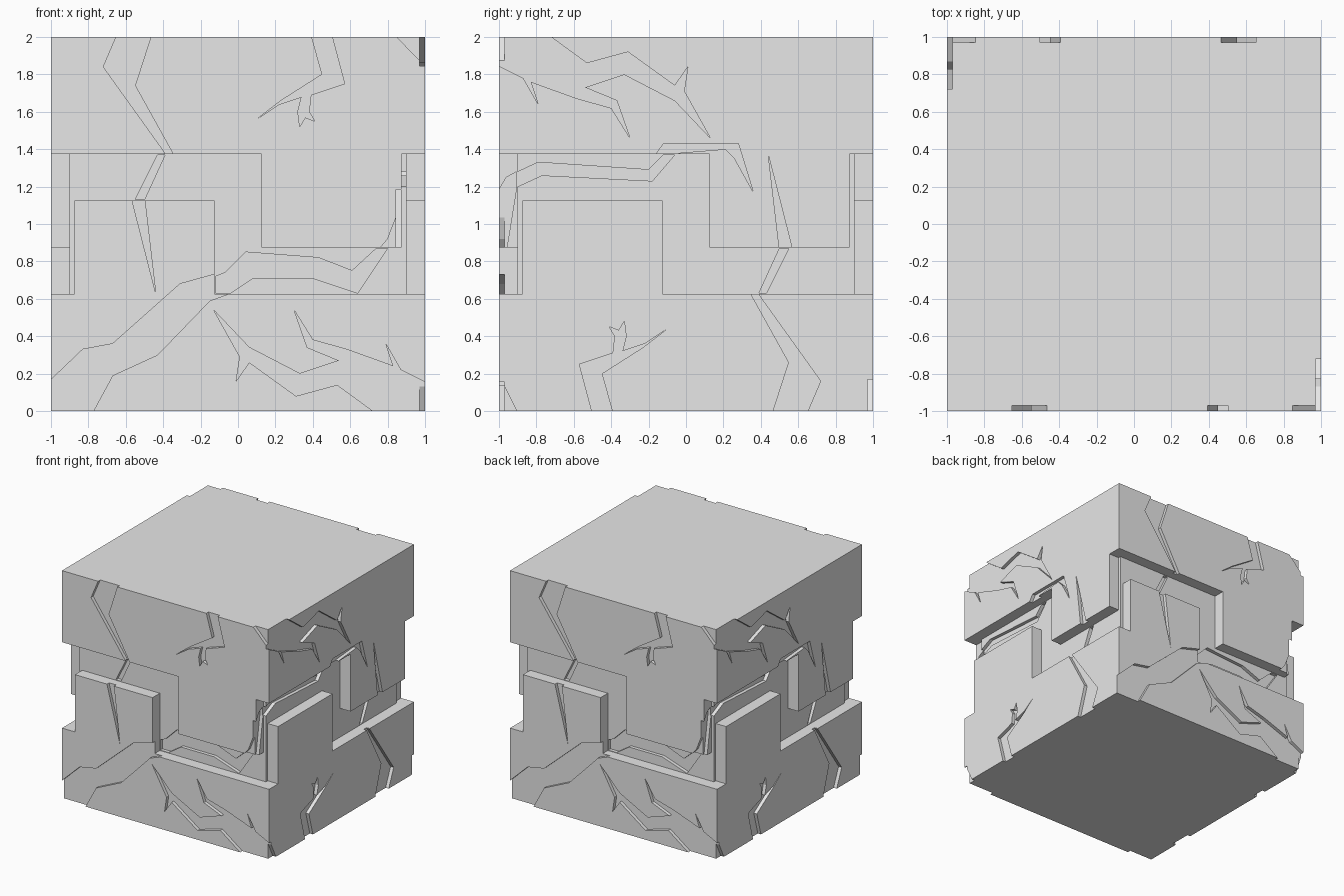
import bpy
import bmesh
from math import pi
from mathutils import Matrix, Vector

default_cube = bpy.data.objects.get("Cube")
if default_cube:
    bpy.data.objects.remove(default_cube, do_unlink=True)

stone = bpy.data.materials.new("stone_grey")
stone.use_nodes = True
stone.diffuse_color = (0.8, 0.8, 0.8, 1)
stone.node_tree.nodes["Principled BSDF"].inputs["Base Color"].default_value = stone.diffuse_color


def push(value, low, high):
    """Carry outline points lying on an outer edge a little past it."""
    if value <= low:
        return low - 0.05
    return high + 0.05 if value >= high else value


def add_prism(bm, outline, face, outer, inner, flipped=False):
    """Extrude an outline (across, up; in hundredths) into one side of the block."""
    points = []
    for across, up in outline:
        across, up = across / 100, up / 100
        if flipped:
            across, up = -across, 2 - up
        points.append((push(across, -1, 1), push(up, 0, 2)))
    turn = Matrix.Rotation(face * pi / 2, 3, "Z")
    rings = [[bm.verts.new(turn @ Vector((across, -depth, up))) for across, up in points]
             for depth in (outer, inner)]
    faces = [bm.faces.new(ring) for ring in rings]
    for i in range(len(points)):
        faces.append(bm.faces.new((rings[0][i - 1], rings[0][i], rings[1][i], rings[1][i - 1])))
    bmesh.ops.recalc_face_normals(bm, faces=faces)


def make_object(name, bm):
    mesh = bpy.data.meshes.new(name)
    bm.to_mesh(mesh)
    bm.free()
    mesh.materials.append(stone)
    obj = bpy.data.objects.new(name, mesh)
    bpy.context.scene.collection.objects.link(obj)
    return obj


def carve(target, cutter):
    """Subtract the cutter for good, then throw it away."""
    cutter.hide_render = True
    modifier = target.modifiers.new(cutter.name, "BOOLEAN")
    modifier.operation = "DIFFERENCE"
    modifier.solver = "EXACT"
    modifier.use_self = True
    modifier.object = cutter
    bpy.context.view_layer.objects.active = target
    bpy.ops.object.modifier_apply(modifier=modifier.name)
    bpy.data.objects.remove(cutter, do_unlink=True)


# Meandering channel between the interlocking upper and lower halves
channel = [(-100, 62.5), (-87.5, 62.5), (-87.5, 112.5), (-12.5, 112.5), (-12.5, 62.5),
           (100, 62.5), (100, 137.5), (87.5, 137.5), (87.5, 87.5), (12.5, 87.5),
           (12.5, 137.5), (-100, 137.5)]

# Cracks shared by every side (turned upside down on the two flanks)
tall_crack = [(-63, 200), (-72, 184), (-39, 138), (-39, 136), (-35, 136), (-35, 138),
              (-55, 174), (-45, 200)]
tall_crack_tail = [(-57, 114), (-50, 114), (-44, 63)]
tall_crack_core = [(-43, 137), (-55, 113), (-50, 113), (-39, 137)]
claw_crack = [(38, 200), (45, 180), (23, 166), (10, 156), (22, 164), (34, 168), (32, 160),
              (33, 152), (36, 157), (41, 155), (38, 160), (39, 169), (57, 175), (49, 200)]
branch_crack = [(-13, 54), (6, 34), (33, 20), (54, 27), (37, 34), (30, 54), (40, 38),
                (58, 33), (83, 24), (79, 36), (87, 22), (100, 13), (100, 0), (79, 0),
                (53, 14), (31, 8), (6, 26), (-1, 16), (1, 29)]

# Long crack climbing the front and back, ending at the corner
long_crack = [(-100, 12), (-83, 33), (-67, 36), (-31, 68), (-13, 73), (-4, 73), (-4, 63),
              (-15, 59), (-43, 30), (-67, 19), (-80, 0), (-100, 0)]
long_crack_core = [(-12, 72), (-7, 74), (4, 85), (43, 82), (61, 75), (74, 87), (80, 87),
                   (64, 63), (40, 71), (8, 71), (-4, 63), (-12, 63)]
long_crack_end = [(75, 86), (80, 92), (87, 110), (89, 110), (89, 86)]
upper_corner = [(80, 200), (97, 187.5), (100, 187), (100, 200)]

# Its continuation around the corner onto the flanks
flank_lip = [(-100, 110), (-96, 125), (-90.5, 128), (-90.5, 120), (-96, 86), (-100, 86)]
flank_crack_core = [(-94, 126), (-79, 133), (-20, 129), (-12, 137), (-6, 137), (-18, 123),
                    (-77, 126), (-90, 120), (-94, 118)]
flank_crack = [(-17, 136), (-12, 143), (28, 143), (36, 117), (26, 135), (21, 140),
               (-4, 138), (-4, 136)]
lower_corner = [(-100, 13), (-97, 13), (-88, 0), (-100, 0)]

surface = (1.05, 0.97)
core = (0.94, 0.87)
lip = (0.94, 0.845)

# Solid block
block_mesh = bmesh.new()
bmesh.ops.create_cube(block_mesh, size=2, matrix=Matrix.Translation((0, 0, 1)))
block = make_object("cracked_stone_block", block_mesh)

# Cutters for all four sides
channel_mesh, crack_mesh, core_mesh = bmesh.new(), bmesh.new(), bmesh.new()
for face in range(4):
    flank = face % 2 == 1
    add_prism(channel_mesh, channel, face, 1.05, 0.9)
    for outline in (tall_crack, tall_crack_tail, claw_crack, branch_crack):
        add_prism(crack_mesh, outline, face, *surface, flipped=flank)
    add_prism(core_mesh, tall_crack_core, face, *core, flipped=flank)
    if flank:
        for outline in (flank_crack, lower_corner):
            add_prism(crack_mesh, outline, face, *surface)
        add_prism(core_mesh, flank_crack_core, face, *core)
        add_prism(core_mesh, flank_lip, face, *lip)
    else:
        for outline in (long_crack, long_crack_end, upper_corner):
            add_prism(crack_mesh, outline, face, *surface)
        add_prism(core_mesh, long_crack_core, face, *core)

carve(block, make_object("channel_cutter", channel_mesh))
carve(block, make_object("surface_crack_cutter", crack_mesh))
carve(block, make_object("core_crack_cutter", core_mesh))
